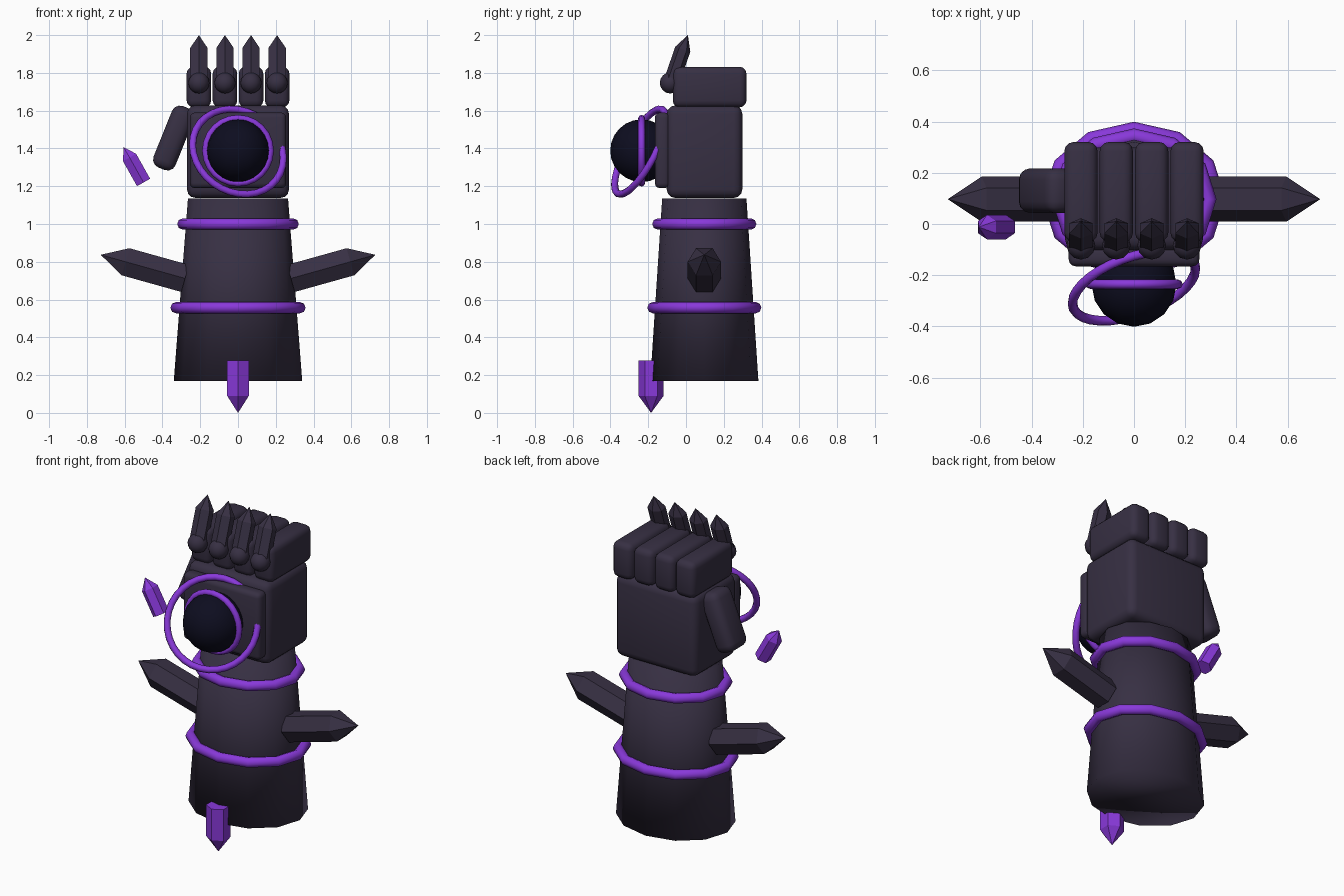
import bpy, bmesh, math
from mathutils import Vector, Matrix

if "Cube" in bpy.data.objects:
    bpy.data.objects.remove(bpy.data.objects["Cube"])


def material(name, rgb):
    m = bpy.data.materials.new(name)
    m.diffuse_color = (*rgb, 1)
    m.use_nodes = True
    m.node_tree.nodes["Principled BSDF"].inputs["Base Color"].default_value = m.diffuse_color
    return m


STONE = material("dark_stone", (0.038, 0.029, 0.056))
PURPLE = material("glowing_purple", (0.25, 0.04, 0.70))
VOID = material("void_navy", (0.004, 0.004, 0.014))


def finish(name, bm, mat, smooth):
    bmesh.ops.recalc_face_normals(bm, faces=bm.faces[:])
    me = bpy.data.meshes.new(name)
    bm.to_mesh(me)
    bm.free()
    me.materials.append(mat)
    for p in me.polygons:
        p.use_smooth = smooth
    ob = bpy.data.objects.new(name, me)
    bpy.context.collection.objects.link(ob)
    return ob


def rounded_box(name, center, size, bevel, tilt=0.0):
    """Box with rounded edges, tilted about the y axis."""
    bm = bmesh.new()
    bmesh.ops.create_cube(bm, size=1)
    bmesh.ops.scale(bm, vec=size, verts=bm.verts)
    bmesh.ops.bevel(bm, geom=bm.edges[:], offset=bevel, segments=3,
                    profile=0.5, affect='EDGES')
    bm.transform(Matrix.Translation(center) @ Matrix.Rotation(tilt, 4, 'Y'))
    return finish(name, bm, STONE, True)


def crystal(name, base, shoulder, tip, across, r_across, r_side, mat):
    """Six-sided shard: flat base, straight body and pointed tip."""
    base, shoulder, tip = Vector(base), Vector(shoulder), Vector(tip)
    axis = (tip - base).normalized()
    u = Vector(across)
    u = (u - axis * u.dot(axis)).normalized()
    v = axis.cross(u)
    bm = bmesh.new()
    rings = []
    for c in (base, shoulder):
        rings.append([bm.verts.new(c + u * r_across * math.cos(a) + v * r_side * math.sin(a))
                      for a in (k * math.pi / 3 for k in range(6))])
    top = bm.verts.new(tip)
    bm.faces.new(rings[0])
    for k in range(6):
        n = (k + 1) % 6
        bm.faces.new((rings[0][k], rings[0][n], rings[1][n], rings[1][k]))
        bm.faces.new((rings[1][k], rings[1][n], top))
    return finish(name, bm, mat, False)


def ring(name, center, rx, ry, minor, normal, segs, sides):
    """Torus, optionally oval, facing along the given normal."""
    bm = bmesh.new()
    loops = []
    for i in range(segs):
        a = 2 * math.pi * i / segs
        loop = []
        for j in range(sides):
            b = 2 * math.pi * j / sides
            w = minor * math.cos(b)
            loop.append(bm.verts.new(((rx + w) * math.cos(a), (ry + w) * math.sin(a),
                                      minor * math.sin(b))))
        loops.append(loop)
    for i in range(segs):
        p, q = loops[i], loops[(i + 1) % segs]
        for j in range(sides):
            n = (j + 1) % sides
            bm.faces.new((p[j], q[j], q[n], p[n]))
    rot = Vector((0, 0, 1)).rotation_difference(Vector(normal)).to_matrix().to_4x4()
    bm.transform(Matrix.Translation(center) @ rot)
    return finish(name, bm, PURPLE, True)


def ball(name, center, r, segs, rings, mat):
    bm = bmesh.new()
    bmesh.ops.create_uvsphere(bm, u_segments=segs, v_segments=rings, radius=r)
    bmesh.ops.translate(bm, vec=center, verts=bm.verts)
    return finish(name, bm, mat, True)


# Tapered oval forearm
bm = bmesh.new()
bmesh.ops.create_cone(bm, cap_ends=True, segments=12, radius1=0.34, radius2=0.265, depth=0.965)
bm.transform(Matrix.Translation((0, 0.097, 0.652)) @ Matrix.Diagonal((1, 0.842, 1, 1)))
finish("forearm", bm, STONE, True)

# Bands around the forearm
ring("upper_band", (0, 0.097, 1.0), 0.292, 0.246, 0.03, (0, 0, 1), 12, 8)
ring("lower_band", (0, 0.097, 0.557), 0.328, 0.272, 0.03, (0, 0, 1), 12, 8)

# Spikes on both sides of the forearm
for s, side in ((-1, "left"), (1, "right")):
    crystal(side + "_arm_spike", (s * 0.28, 0.097, 0.712), (s * 0.595, 0.097, 0.80),
            (s * 0.727, 0.097, 0.837), (0, 1, 0), 0.088, 0.086, STONE)

# Palm and its front plate
rounded_box("palm", (0, 0.098, 1.383), (0.54, 0.40, 0.49), 0.045)
rounded_box("palm_plate", (0, -0.125, 1.39), (0.51, 0.08, 0.40), 0.027)

# Folded thumb
rounded_box("thumb", (-0.34, 0.13, 1.455), (0.125, 0.175, 0.35), 0.045, math.radians(22))

# Fingers: block, knuckle and claw
for i in range(4):
    x = (i - 1.5) * 0.138
    rounded_box(f"finger_{i}", (x, 0.125, 1.725), (0.13, 0.39, 0.215), 0.036)
    ball(f"knuckle_{i}", (x, -0.083, 1.747), 0.056, 12, 8, STONE)
    crystal(f"claw_{i}", (x, -0.083, 1.735), (x, -0.017, 1.925), (x, 0.01, 2.0),
            (0, 1, 0), 0.042, 0.053, STONE)

# Orb with its two rings
ORB = (0, -0.235, 1.388)
ball("orb", ORB, 0.166, 16, 12, VOID)
ring("inner_orb_ring", ORB, 0.172, 0.172, 0.018, (0, -1, 0), 24, 8)
ring("outer_orb_ring", (0, -0.242, 1.383), 0.252, 0.252, 0.019, (0.36, -1, 0.53), 32, 8)

# Loose shards
crystal("floating_shard", (-0.50, -0.012, 1.22), (-0.574, -0.012, 1.352),
        (-0.606, -0.012, 1.407), (0, 1, 0), 0.048, 0.046, PURPLE)
crystal("front_shard", (0, -0.185, 0.277), (0, -0.185, 0.09), (0, -0.185, 0.0),
        (0, 1, 0), 0.066, 0.066, PURPLE)
